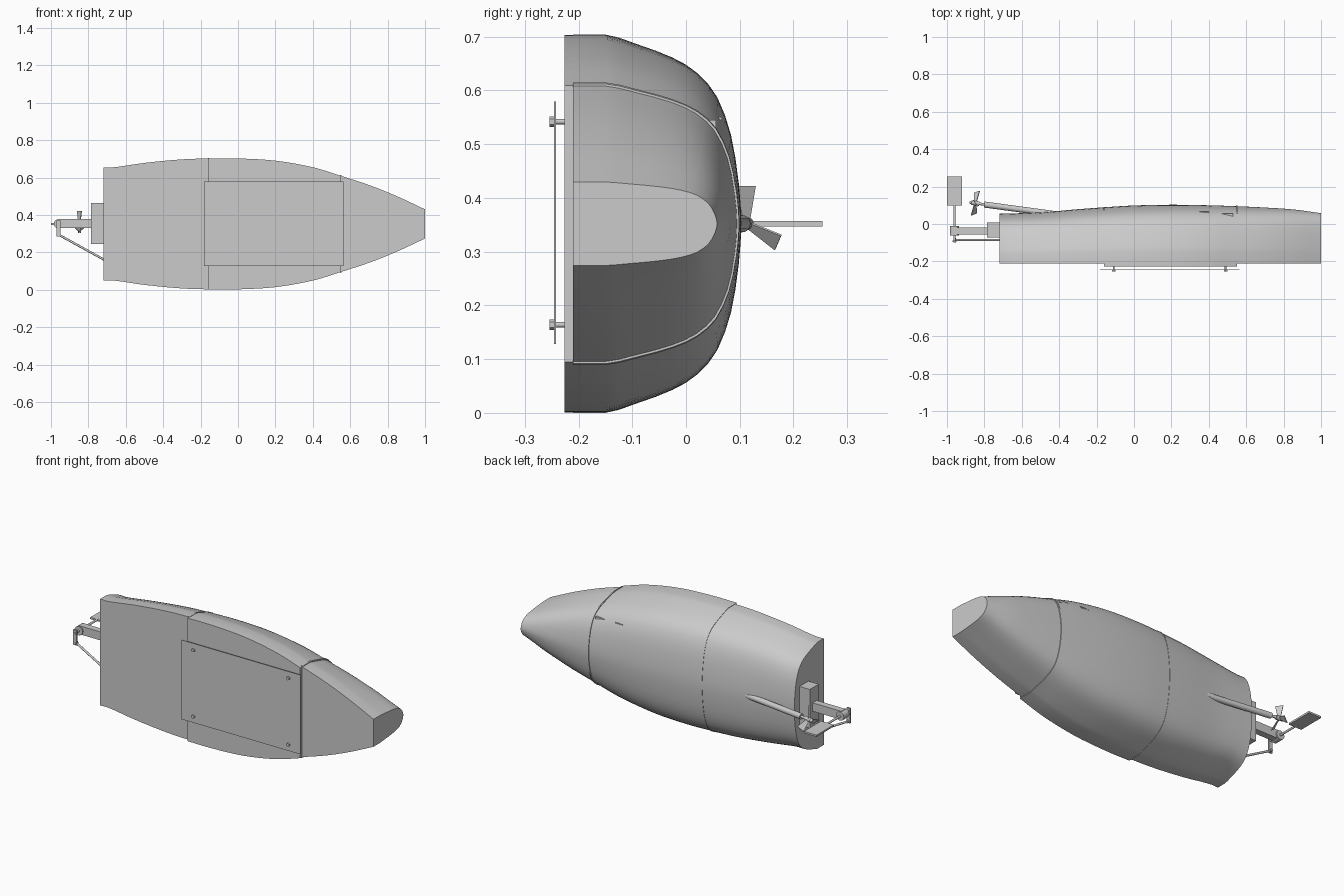
import bpy, bmesh, math
from mathutils import Vector, Matrix

if "Cube" in bpy.data.objects:
    bpy.data.objects.remove(bpy.data.objects["Cube"])

CZ = 0.352
DECK = -0.21
# Stations: x, half beam, keel y
ST = [(-.72, .303, .055), (-.67, .302, .056), (-.5, .326, .062), (-.3, .345, .079), (-.15, .35, .09),
      (0, .35, .099), (.2, .338, .103), (.4, .303, .1), (.55, .257, .095), (.7, .208, .088),
      (.85, .148, .078), (1, .078, .058)]
# Section: depth fraction, width fraction
SEC = [(0, 1), (.2, 1), (.28, .985), (.4, .948), (.5, .918), (.6, .882), (.68, .845), (.75, .8), (.81, .745),
       (.86, .68), (.905, .585), (.94, .48), (.965, .36), (.985, .22), (.996, .1), (1, 0)]


def station(x):
    """Smooth interpolation of half beam and keel at x."""
    i = 0
    while i < len(ST) - 2 and x > ST[i + 1][0]:
        i += 1
    a, b = ST[i], ST[i + 1]
    p, q = ST[max(i - 1, 0)], ST[min(i + 2, len(ST) - 1)]
    h = b[0] - a[0]
    t = (x - a[0]) / h
    out = []
    for k in (1, 2):
        m0 = (b[k] - p[k]) / (b[0] - p[0]) * h
        m1 = (q[k] - a[k]) / (q[0] - a[0]) * h
        out.append((2*t**3 - 3*t*t + 1) * a[k] + (t**3 - 2*t*t + t) * m0
                   + (3*t*t - 2*t**3) * b[k] + (t**3 - t*t) * m1)
    return out


def section(x, grow=0.0):
    w, k = station(x)
    w, k = w + grow, k + grow
    half = [(DECK + d * (k - DECK), f * w) for d, f in SEC]
    return [(x, y, CZ + z) for y, z in half] + [(x, y, CZ - z) for y, z in half[-2::-1]]


def finish(name, bm, smooth=True):
    bmesh.ops.recalc_face_normals(bm, faces=bm.faces)
    me = bpy.data.meshes.new(name)
    bm.to_mesh(me)
    bm.free()
    ob = bpy.data.objects.new(name, me)
    bpy.context.collection.objects.link(ob)
    if smooth:
        bpy.ops.object.select_all(action='DESELECT')
        ob.select_set(True)
        bpy.context.view_layer.objects.active = ob
        bpy.ops.object.shade_smooth_by_angle(angle=math.radians(30))
    return ob


def loft(name, xs, grow=0.0):
    bm = bmesh.new()
    rings = [[bm.verts.new(p) for p in section(x, grow)] for x in xs]
    n = len(rings[0])
    for a, b in zip(rings, rings[1:]):
        for i in range(n):
            j = (i + 1) % n
            bm.faces.new((a[i], a[j], b[j], b[i]))
    bm.faces.new(rings[0])
    bm.faces.new(rings[-1])
    return finish(name, bm)


def box(name, lo, hi):
    bm = bmesh.new()
    lo, hi = Vector(lo), Vector(hi)
    bmesh.ops.create_cube(bm, size=1, matrix=Matrix.Translation((lo + hi) / 2)
                          @ Matrix.Diagonal((*(hi - lo), 1)))
    return finish(name, bm, False)


def rod(name, a, b, r, r2=None, sides=20):
    bm = bmesh.new()
    a, b = Vector(a), Vector(b)
    m = Matrix.Translation((a + b) / 2) @ (b - a).to_track_quat('Z', 'Y').to_matrix().to_4x4()
    bmesh.ops.create_cone(bm, cap_ends=True, segments=sides, radius1=r,
                          radius2=r if r2 is None else r2, depth=(b - a).length, matrix=m)
    return finish(name, bm)


# Hull in three joined sections with thin raised joint ribs
def span(a, b, n):
    return [a + (b - a) * i / n for i in range(n + 1)]


loft("hull_stern", span(-.72, -.16, 14))
loft("hull_middle", span(-.16, .55, 16))
loft("hull_bow", span(.55, 1, 12))
loft("joint_rib_rear", [-.164, -.156], .002)
loft("joint_rib_front", [.545, .553], .004)

# Raised lid over the middle section
bm = bmesh.new()
xs = span(-.16, .55, 16)
edge = [(x, CZ + station(x)[0]) for x in xs] + [(x, CZ - station(x)[0]) for x in reversed(xs)]
face = bm.faces.new([bm.verts.new((x, DECK, z)) for x, z in edge])
ext = bmesh.ops.extrude_face_region(bm, geom=[face])
bmesh.ops.translate(bm, vec=(0, -.016, 0), verts=[v for v in ext['geom'] if isinstance(v, bmesh.types.BMVert)])
finish("middle_lid", bm, False)

# Flat panel on four bolted posts
box("deck_panel", (-.182, -.246, .128), (.565, -.242, .579))
for x in (-.108, .49):
    for z in (.164, .542):
        rod("panel_post", (x, -.226, z), (x, -.25, z), .005)
        rod("panel_bolt_head", (x, -.244, z), (x, -.254, z), .01, sides=6)

# Rudder bracket on the transom
box("transom_block", (-.785, -.072, .245), (-.715, .008, .465))
box("rudder_arm", (-.965, -.055, .331), (-.785, -.018, .379))
rod("rudder_bearing", (-.96, -.062, CZ), (-.96, -.012, CZ), .025)
rod("rudder_shaft", (-.96, -.1, CZ), (-.96, .12, CZ), .006)
box("rudder_blade", (-1, .1, CZ - .005), (-.92, .254, CZ + .005))

# Steering crank and push rod
box("steering_crank", (-.971, -.097, .285), (-.949, -.087, .37))
rod("crank_pin", (-.958, -.1, .294), (-.958, -.076, .294), .007)
rod("steering_rod", (-.958, -.086, .294), (-.715, -.086, .16), .006)

# Propeller shaft tube and hub
rod("shaft_tube", (-.40, .05, CZ), (-.80, .104, CZ), .016)
rod("propeller_shaft", (-.79, .103, CZ), (-.845, .111, CZ), .007)
hub = Vector((-.848, .1115, CZ))
axis = Vector((-.40, .054, 0)).normalized()
rod("propeller_hub", hub - axis * .02, hub + axis * .02, .012)
rod("hub_cap", hub + axis * .02, hub + axis * .032, .012, .003)

# Three pitched paddle blades around the shaft
for i in range(3):
    bm = bmesh.new()
    bmesh.ops.create_cube(bm, size=1, matrix=Matrix.Translation((0, 0, .039)) @ Matrix.Diagonal((.004, .042, .062, 1)))
    for v in bm.verts:
        if v.co.z < .03:
            v.co.y *= .4
    bm.transform(Matrix.Translation(hub) @ Matrix.Rotation(math.radians(120 * i), 4, axis)
                 @ Matrix.Rotation(math.radians(35), 4, 'Z'))
    finish("propeller_blade", bm, False)

# Small fittings poking through the hull skin
box("hull_fitting_rear", (.35, .05, .545), (.40, .067, .551))
box("hull_fitting_front", (.47, .035, .532), (.53, .056, .545))
